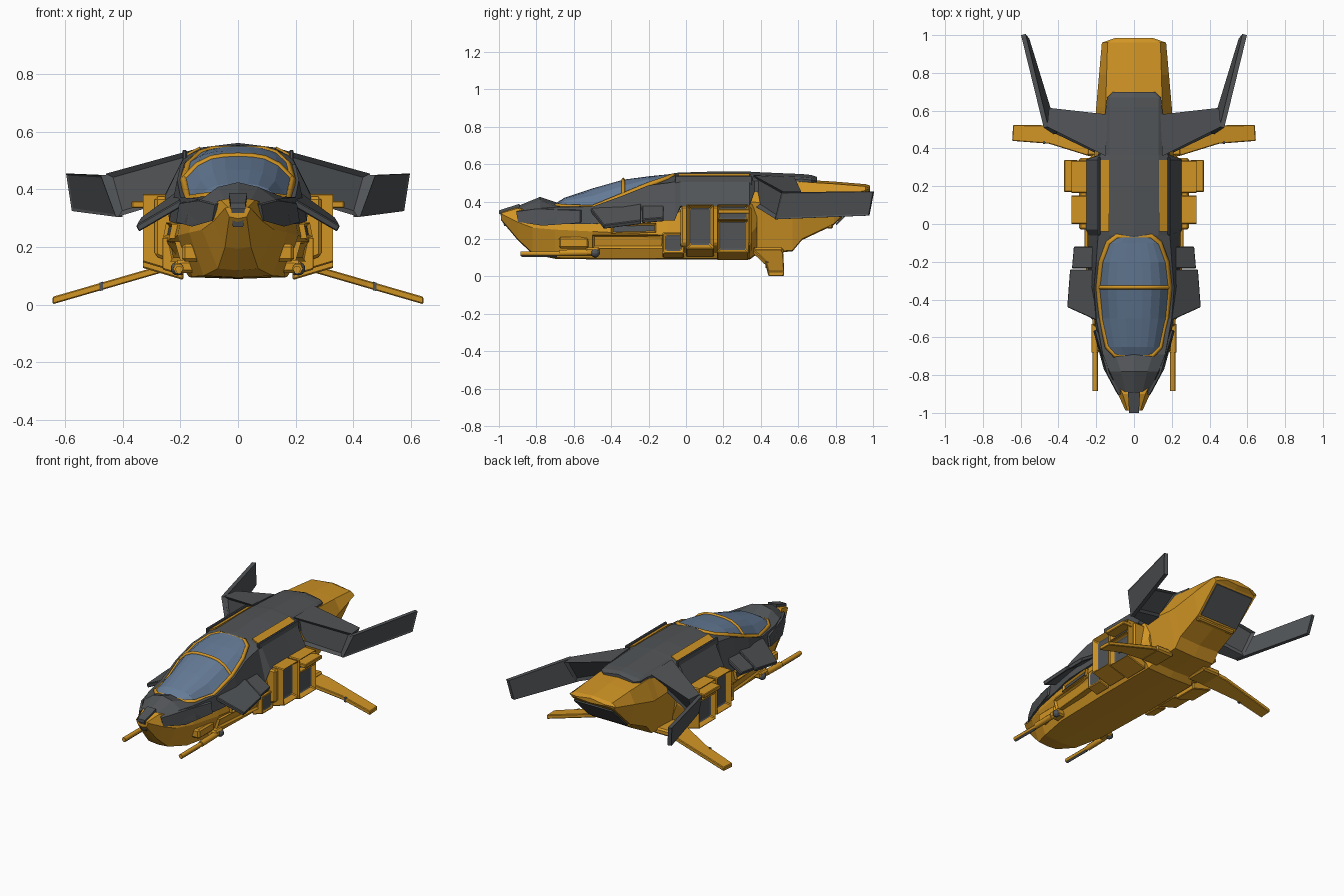
import bpy, bmesh
from mathutils import Vector

cube = bpy.data.objects.get("Cube")
if cube:
    bpy.data.objects.remove(cube, do_unlink=True)


def material(name, colour):
    mat = bpy.data.materials.new(name)
    mat.use_nodes = True
    mat.diffuse_color = (*colour, 1)
    mat.node_tree.nodes["Principled BSDF"].inputs["Base Color"].default_value = (*colour, 1)
    return mat


ORANGE = material("amber paint", (.64, .3, .018))
DARK = material("charcoal armour", (.082, .088, .094))
GLASS = material("blue glass", (.13, .2, .31))


def finish(name, bm, mats, mirror=False, bevel=0):
    """Turn a bmesh into a named object with its modifiers."""
    bmesh.ops.recalc_face_normals(bm, faces=bm.faces)
    mesh = bpy.data.meshes.new(name)
    bm.to_mesh(mesh)
    bm.free()
    for mat in mats:
        mesh.materials.append(mat)
    obj = bpy.data.objects.new(name, mesh)
    bpy.context.collection.objects.link(obj)
    if bevel:
        mod = obj.modifiers.new("soft edges", "BEVEL")
        mod.width, mod.segments = bevel, 1
    if mirror:
        obj.modifiers.new("other side", "MIRROR")


def skin(bm, rings):
    """Bridge closed rings of points and cap both ends."""
    rows = [[bm.verts.new(p) for p in ring] for ring in rings]
    count = len(rows[0])
    for low, high in zip(rows, rows[1:]):
        for i in range(count):
            j = (i + 1) % count
            bm.faces.new((low[i], low[j], high[j], high[i]))
    bm.faces.new(rows[0])
    bm.faces.new(rows[-1])


def body(name, stations, mat, crown=.012):
    """Loft: y, top z, top half width, waist half width, waist z, base half width, base z."""
    rings = []
    for y, top, top_w, mid_w, mid, base_w, base in stations:
        half = [(top_w, top - crown), (mid_w, mid), (base_w, base)]
        ring = [(0, y, top)] + [(x, y, z) for x, z in half]
        ring += [(0, y, base - crown / 2)] + [(-x, y, z) for x, z in reversed(half)]
        rings.append(ring)
    bm = bmesh.new()
    skin(bm, rings)
    finish(name, bm, [mat])


def solid(name, ring_a, ring_b, mat, recess=(), panel=None, border=.02, depth=.012,
          mirror=True, bevel=0):
    """Solid between two matching rings; faces toward each recess direction are sunk."""
    bm = bmesh.new()
    skin(bm, [ring_a, ring_b])
    bmesh.ops.recalc_face_normals(bm, faces=bm.faces)
    for direction in recess:
        face = max(bm.faces, key=lambda f: f.normal.dot(Vector(direction)))
        bmesh.ops.inset_individual(bm, faces=[face], thickness=border, depth=-depth)
        face.material_index = 1
    finish(name, bm, [mat, panel or mat], mirror, bevel)


def plate(name, ring, offset, mat, **options):
    moved = [tuple(Vector(p) + Vector(offset)) for p in ring]
    solid(name, ring, moved, mat, **options)


def box(name, xs, ys, zs, mat, taper=0, **options):
    """Box along x whose outer end can be raised at its lower edge."""
    (a, b), (c, d) = ys, zs
    rings = [[(x, a, low), (x, b, low), (x, b, d), (x, a, d)]
             for x, low in zip(xs, (c, c + taper))]
    solid(name, *rings, mat, **options)


def tube(name, points, radius, mat, sides=0, closed=False, mirror=False):
    """Round or faceted bar along a path."""
    curve = bpy.data.curves.new(name, "CURVE")
    curve.dimensions = "3D"
    curve.bevel_depth, curve.bevel_resolution = radius, sides
    curve.use_fill_caps = True
    line = curve.splines.new("POLY")
    line.points.add(len(points) - 1)
    for target, p in zip(line.points, points):
        target.co = (*p, 1)
    line.use_cyclic_u = closed
    curve.materials.append(mat)
    obj = bpy.data.objects.new(name, curve)
    bpy.context.collection.objects.link(obj)
    bpy.ops.object.select_all(action="DESELECT")
    obj.select_set(True)
    bpy.context.view_layer.objects.active = obj
    bpy.ops.object.convert(target="MESH")
    if mirror:
        obj.modifiers.new("other side", "MIRROR")


# Main hull, tail and upper armour
body("lower_hull", [
    (-.988, .35, .034, .045, .335, .03, .305),
    (-.9, .375, .06, .085, .29, .045, .2),
    (-.82, .36, .1, .125, .26, .07, .125),
    (-.7, .35, .15, .17, .25, .12, .1),
    (-.5, .35, .19, .21, .24, .16, .097),
    (-.1, .35, .22, .25, .22, .17, .095),
    (.34, .4, .22, .25, .22, .17, .095),
    (.38, .4, .18, .2, .27, .15, .125)], ORANGE)
body("tail", [
    (.33, .53, .15, .21, .4, .16, .12),
    (.57, .52, .15, .2, .38, .15, .14),
    (.62, .517, .15, .2, .38, .15, .2),
    (.79, .507, .145, .185, .42, .15, .28),
    (.96, .493, .14, .17, .46, .15, .445),
    (.985, .485, .08, .1, .47, .09, .46)], ORANGE)
body("upper_shell", [
    (-.89, .38, .045, .08, .345, .08, .3),
    (-.78, .425, .07, .13, .365, .135, .28),
    (-.69, .395, .1, .165, .37, .18, .28),
    (-.5, .38, .15, .2, .373, .21, .28),
    (-.335, .44, .18, .212, .433, .24, .29),
    (-.2, .5, .16, .2, .487, .24, .295),
    (-.06, .553, .13, .19, .505, .24, .3),
    (-.03, .555, .13, .188, .515, .255, .375),
    (.2, .562, .13, .188, .515, .255, .375),
    (.34, .56, .13, .188, .515, .255, .38),
    (.365, .558, .13, .18, .51, .19, .45),
    (.62, .547, .13, .148, .52, .14, .49),
    (.67, .542, .13, .143, .515, .14, .49),
    (.7, .532, .1, .11, .51, .1, .49)], DARK, crown=.016)

# Nose plate and cheek armour
plate("nose_plate", [(-.026, -1, .353), (.026, -1, .353), (.032, -.89, .388), (-.032, -.89, .388)],
      (0, 0, -.02), DARK, mirror=False)
plate("nose_chin_plate", [(-.026, -1, .353), (.026, -1, .353), (.018, -.972, .27), (-.018, -.972, .27)],
      (0, .03, 0), DARK, mirror=False)
plate("cheek_armour", [(.07, -.9, .35), (.13, -.79, .365), (.195, -.56, .355),
                       (.205, -.56, .29), (.15, -.76, .275), (.08, -.89, .295)],
      (.01, -.008, -.004), DARK)

# Canopy glass with its frame
canopy = [(-.695, .1, .38, .392), (-.65, .14, .375, .42), (-.5, .172, .37, .47),
          (-.335, .187, .437, .517), (-.2, .172, .493, .535), (-.1, .135, .527, .545),
          (-.065, .09, .541, .55)]


def arch(y, width, edge, top):
    steps = [i / 4 for i in range(-4, 5)]
    return [(width * t, y, edge + (top - edge) * (1 - abs(t) ** 3.2)) for t in steps]


bm = bmesh.new()
skin(bm, [arch(*row) for row in canopy])
finish("canopy_glass", bm, [GLASS])
rim = [(w, y, edge - .004) for y, w, edge, top in canopy]
tube("canopy_frame", rim + [(-x, y, z) for x, y, z in reversed(rim)], .015, ORANGE, closed=True)
tube("canopy_crossbar", arch(*canopy[3]), .011, ORANGE)

# Roof strips sunk behind a dark outer rim
plate("roof_strip", [(.132, -.04, .55), (.18, -.04, .525), (.18, .34, .525), (.132, .34, .55)],
      (0, 0, -.009), ORANGE)
box("roof_rim", (.178, .193), (-.06, .355), (.49, .538), DARK, bevel=.004)

# Front winglets in two panels
plate("front_winglet", [(.2, -.51, .365), (.355, -.44, .275), (.34, -.24, .3), (.21, -.24, .395)],
      (-.01, 0, -.022), DARK, bevel=.004)
plate("rear_winglet", [(.21, -.235, .385), (.33, -.235, .305), (.32, -.12, .315), (.21, -.12, .385)],
      (-.01, 0, -.022), DARK, bevel=.004)

# Swept rear wings with upright tips
solid("wing_root", [(.15, .36, .54), (.46, .515, .455), (.45, .615, .455), (.14, .58, .53)],
      [(.17, .36, .38), (.42, .48, .305), (.42, .54, .31), (.17, .47, .39)], DARK,
      recess=[(.3, -1, 0), (0, 1, -.3)], border=.025, depth=.014)
plate("wing_tip_fin", [(.478, .51, .45), (.598, 1, .455), (.578, .975, .325), (.425, .475, .305)],
      (-.024, .006, 0), DARK, recess=[(1, 0, 0)], border=.012, depth=.004)

# Angled landing fins
outline = [(.2, .36), (.24, .36), (.45, .425), (.645, .44), (.64, .525), (.3, .52), (.2, .5)]
plate("landing_fin", [(x, y, .15 - .29 * (x - .22)) for x, y in outline], (0, 0, -.026),
      ORANGE, bevel=.004)
band = [(.47, .424), (.482, .424), (.482, .44), (.47, .44)]
plate("fin_hinge", [(x, y, .152 - .29 * (x - .22)) for x, y in band], (0, 0, -.03), DARK)
box("fin_mount", (.12, .25), (.36, .52), (.115, .155), ORANGE, bevel=.01)

# Side pods with framed dark panels: y range, z range, outer x, frame width, panel depth
OUT = [(1, 0, 0)]
pods = {"small_hatch": ((-.125, -.01), (.1, .235), .265, .024, .01),
        "side_door": ((0, .15), (.105, .385), .335, .032, .035),
        "upper_vent": ((.165, .335), (.295, .385), .335, .02, .035),
        "lower_vent": ((.165, .335), (.085, .305), .335, .022, .035)}
for name, (ys, zs, x, frame, depth) in pods.items():
    box(name, (.19, x), ys, zs, ORANGE, taper=.3 * (x - .19) if zs[0] < .2 else 0,
        recess=OUT, panel=DARK, border=frame, depth=depth, bevel=.005)
box("pod_core", (.18, .29), (-.03, .35), (.12, .375), ORANGE, taper=.05, bevel=.01)
box("pod_bracket", (.3, .37), (.17, .34), (.335, .36), ORANGE, bevel=.004)

# Hull side slots and ledges
solid("side_slot", [(.15, -.4, .23), (.15, -.16, .235), (.15, -.16, .285), (.15, -.4, .28)],
      [(.24, -.4, .23), (.26, -.16, .235), (.25, -.16, .285), (.23, -.4, .28)], ORANGE,
      recess=OUT, panel=DARK, border=.014)
solid("side_ledge", [(.13, -.5, .15), (.13, -.12, .15), (.13, -.12, .22), (.13, -.5, .22)],
      [(.2, -.5, .15), (.235, -.12, .15), (.25, -.12, .22), (.22, -.5, .22)], ORANGE,
      recess=OUT, border=.015)

# Chin guns
box("gun_mount", (.12, .195), (-.68, -.52), (.15, .21), ORANGE, bevel=.01)
box("gun_bracket", (.15, .22), (-.54, -.46), (.11, .155), ORANGE, bevel=.01)
tube("gun_barrel", [(.205, -.885, .122), (.205, -.48, .122)], .014, ORANGE, sides=1, mirror=True)
tube("gun_sleeve", [(.207, -.68, .125), (.207, -.53, .128)], .019, ORANGE, sides=1, mirror=True)
tube("gun_under_rod", [(.205, -.88, .111), (.205, -.69, .111)], .008, DARK, sides=1, mirror=True)
bm = bmesh.new()
bmesh.ops.create_uvsphere(bm, u_segments=12, v_segments=8, radius=.024)
bmesh.ops.translate(bm, verts=bm.verts, vec=(.21, -.485, .125))
finish("gun_pivot", bm, [DARK], mirror=True)

# Dark exhaust panel and lip beneath the tail
exhaust = [(-.14, .8), (.14, .8), (.14, .953), (-.14, .953)]
plate("exhaust_panel", [(x, y, .272 + .97 * (y - .79)) for x, y in exhaust], (0, .004, -.008),
      DARK, mirror=False)
box("tail_lip", (-.14, .14), (.75, .785), (.255, .3), ORANGE, mirror=False, bevel=.008)
